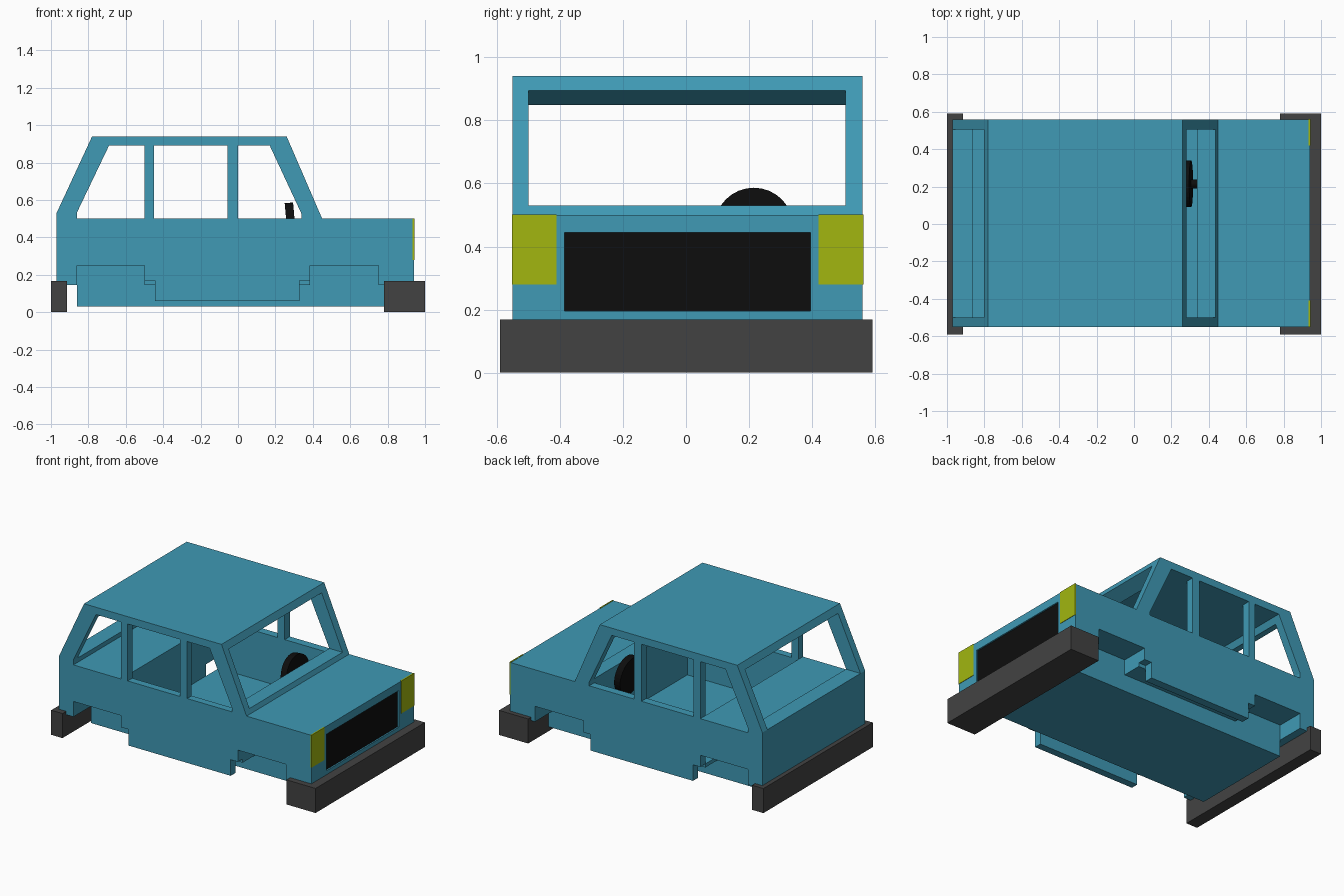
import bpy, math

if "Cube" in bpy.data.objects:
    bpy.data.objects.remove(bpy.data.objects["Cube"])

Y0, Y1 = -0.55, 0.56      # outer body sides
I0, I1 = -0.50, 0.505     # inner body sides


def material(name, color):
    m = bpy.data.materials.new(name)
    m.diffuse_color = (*color, 1)
    m.use_nodes = True
    m.node_tree.nodes["Principled BSDF"].inputs["Base Color"].default_value = m.diffuse_color
    return m


TEAL = material("teal", (0.05, 0.32, 0.46))
BLACK = material("black", (0.004, 0.004, 0.004))
GREY = material("dark_grey", (0.055, 0.055, 0.055))
YELLOW = material("yellow", (0.36, 0.47, 0.005))


def extrude(name, pts, y0, y1, mat=TEAL):
    """Extrude an xz profile along y."""
    n = len(pts)
    verts = [(x, y, z) for y in (y0, y1) for x, z in pts]
    faces = [list(range(n)), list(range(2 * n - 1, n - 1, -1))]
    faces += [[(i + 1) % n, i, n + i, n + (i + 1) % n] for i in range(n)]
    me = bpy.data.meshes.new(name)
    me.from_pydata(verts, [], faces)
    me.materials.append(mat)
    ob = bpy.data.objects.new(name, me)
    bpy.context.collection.objects.link(ob)
    # consistent outward normals
    import bmesh
    bm = bmesh.new()
    bm.from_mesh(me)
    bmesh.ops.recalc_face_normals(bm, faces=bm.faces)
    bm.to_mesh(me)
    bm.free()
    return ob


def box(name, x0, x1, y0, y1, z0, z1, mat=TEAL):
    return extrude(name, [(x0, z0), (x1, z0), (x1, z1), (x0, z1)], y0, y1, mat)


def combine(ob, other, op='DIFFERENCE'):
    """Apply a boolean and remove the helper."""
    other.hide_render = True
    mod = ob.modifiers.new("bool", 'BOOLEAN')
    mod.operation, mod.solver, mod.object = op, 'EXACT', other
    bpy.context.view_layer.objects.active = ob
    bpy.ops.object.modifier_apply(modifier=mod.name)
    bpy.data.objects.remove(other)


def flip(pts):
    """Mirror a profile about the middle of the cabin."""
    return [(-0.52 - x, z) for x, z in pts]


# body: side outline with wheel arches and skirts
body = extrude("body", [
    (-.97, .145), (-.97, .53), (-.78, .94), (.26, .94), (.45, .5), (.94, .5),
    (.94, .145), (.75, .145), (.75, .25), (.385, .25), (.385, .17), (.33, .17),
    (.33, .06), (-.445, .06), (-.445, .17), (-.5, .17), (-.5, .25),
    (-.86, .25), (-.86, .145)], Y0, Y1)

# floor pan between the wheel wells, and the cabin floor plate
combine(body, box("pan", -.86, .80, -.36, .37, .03, .26), 'UNION')
combine(body, box("plate", -.5, .385, I0, I1, .145, .20), 'UNION')

# grooves between floor pan and skirts
for a, b in ((I0, -.36), (.37, I1)):
    combine(body, box("groove", -.445, .33, a, b, 0, .145))

# cabin interior with rear deck
combine(body, extrude("cabin", [
    (-.5, .17), (-.5, .5), (-.86, .5), (-.86, .535), (-.69, .89),
    (.17, .89), (.34, .525), (.34, .17)], I0, I1))

# side windows
front_window = [(0, .5), (0, .89), (.17, .89), (.34, .525), (.34, .5)]
rear_window = [(-.86, .5), (-.86, .535), (-.69, .89), (-.5, .89), (-.5, .5)]
middle_window = [(-.45, .5), (-.45, .89), (-.055, .89), (-.055, .5)]
for pts in (front_window, middle_window, rear_window):
    combine(body, extrude("window", pts, -.7, .7))

# windscreen and rear screen
screen = [(.10, .53), (.10, .805), (.36, .935), (.7, .935), (.7, .53)]
for pts in (screen, flip(screen)):
    combine(body, extrude("screen", pts, I0, I1))

# recess for the grille
combine(body, box("recess", .925, 1.0, -.385, .395, .195, .445))

# grille, headlights and bumpers
box("grille", .90, .93, -.385, .395, .195, .445, BLACK)
box("headlight_right", .934, .943, Y0 - .002, -.41, .28, .502, YELLOW)
box("headlight_left", .934, .943, .42, Y1 + .002, .28, .502, YELLOW)
box("front_bumper", .78, 1.0, -.59, .592, 0, .168, GREY)
box("rear_bumper", -1.0, -.915, -.59, .592, 0, .168, GREY)

# steering wheel and column
for name, r, depth, x in (("steering_wheel", .125, .045, .283),
                          ("steering_column", .024, .07, .325)):
    bpy.ops.mesh.primitive_cylinder_add(
        vertices=32, radius=r, depth=depth, location=(x, .215, .46),
        rotation=(0, math.radians(85), 0))
    ob = bpy.context.object
    ob.name = name
    ob.data.materials.append(BLACK)
